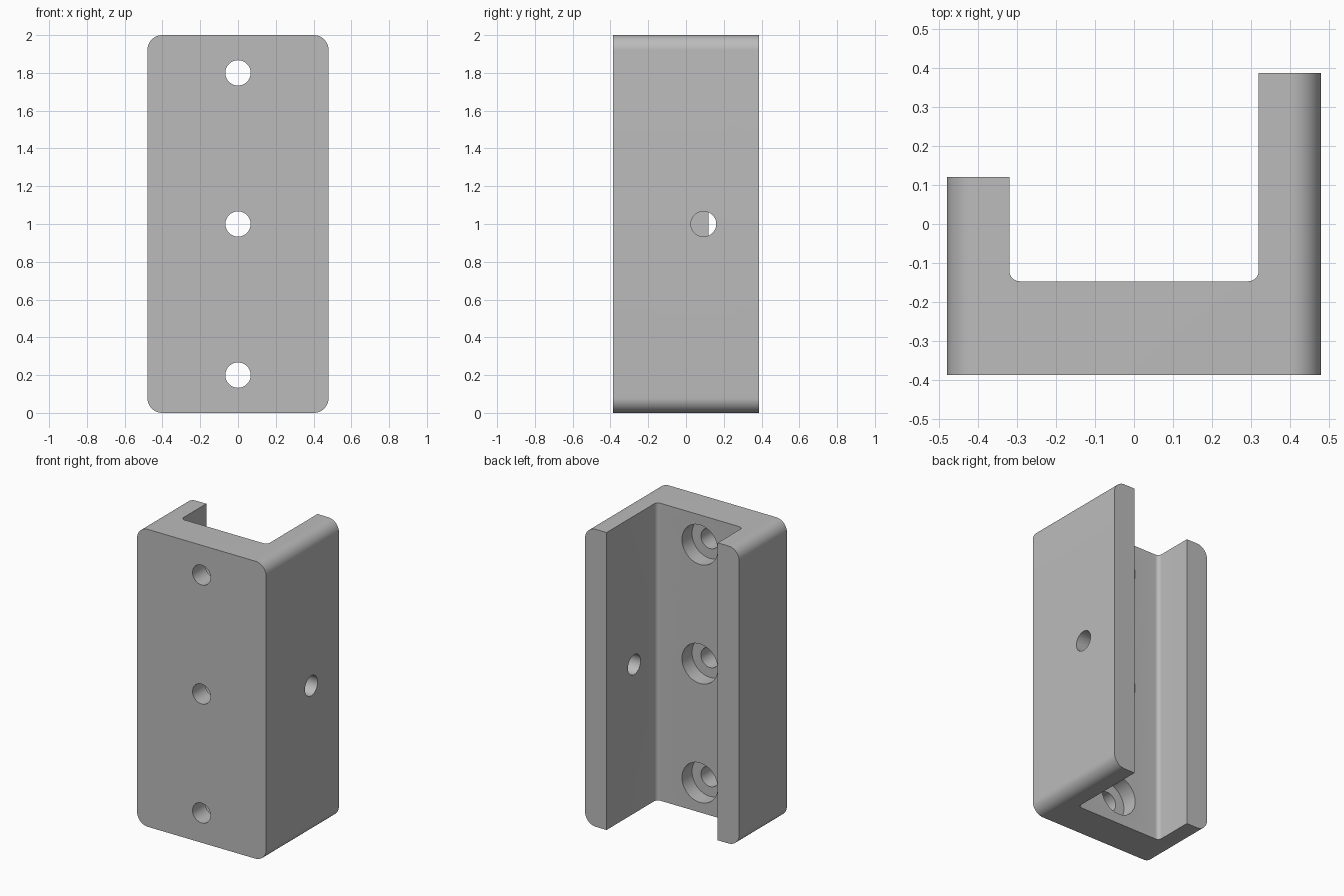
import bpy, bmesh, math
from mathutils import Vector

cube = bpy.data.objects.get("Cube")
if cube:
    bpy.data.objects.remove(cube, do_unlink=True)

W, D, H = 0.48, 0.387, 2.0        # half width, half depth, height
INNER, FLOOR, SHORT = 0.32, -0.147, 0.12
HOLE_R, BORE_R, BORE_DEPTH = 0.067, 0.133, 0.107


def arc(cx, cy, r, start, end, steps=12):
    angles = [math.radians(start + (end - start) * i / steps) for i in range(steps + 1)]
    return [(cx + r * math.cos(a), cy + r * math.sin(a)) for a in angles]


def prism(name, outline, axis, low, high):
    """Extrude a 2D outline along the x, y or z axis."""
    place = {
        "x": lambda p, t: Vector((t, p[0], p[1])),
        "y": lambda p, t: Vector((p[0], t, p[1])),
        "z": lambda p, t: Vector((p[0], p[1], t)),
    }[axis]
    bm = bmesh.new()
    face = bm.faces.new([bm.verts.new(place(p, low)) for p in outline])
    top = bmesh.ops.extrude_face_region(bm, geom=[face])
    verts = [v for v in top["geom"] if isinstance(v, bmesh.types.BMVert)]
    bmesh.ops.translate(bm, verts=verts, vec=place((0, 0), high - low))
    bmesh.ops.recalc_face_normals(bm, faces=bm.faces)
    mesh = bpy.data.meshes.new(name)
    bm.to_mesh(mesh)
    bm.free()
    obj = bpy.data.objects.new(name, mesh)
    bpy.context.collection.objects.link(obj)
    return obj


def circle(cx, cy, r):
    return arc(cx, cy, r, 0, 360, 48)[:-1]


def cut(target, cutter):
    cutter.hide_render = True
    mod = target.modifiers.new(cutter.name, "BOOLEAN")
    mod.operation = "DIFFERENCE"
    mod.solver = "EXACT"
    mod.object = cutter
    bpy.context.view_layer.objects.active = target
    bpy.ops.object.modifier_apply(modifier=mod.name)
    bpy.data.objects.remove(cutter, do_unlink=True)


# Block with rounded vertical-face corners
r = 0.08
outline = (arc(W - r, H - r, r, 0, 90) + arc(r - W, H - r, r, 90, 180)
           + arc(r - W, r, r, 180, 270) + arc(W - r, r, r, 270, 360))
bracket = prism("channel_bracket", outline, "y", -D, D)

# Channel with filleted inner corners, also lowering the short side wall
f = 0.027
channel = ([(INNER, 1), (-1, 1), (-1, SHORT), (-INNER, SHORT)]
           + arc(f - INNER, FLOOR + f, f, 180, 270, 8)
           + arc(INNER - f, FLOOR + f, f, 270, 360, 8))
cut(bracket, prism("channel_cutter", channel, "z", -1, H + 1))

# Counterbored screw holes through the front plate
for z in (0.2, 1.0, 1.8):
    cut(bracket, prism("screw_hole_cutter", circle(0, z, HOLE_R), "y", -1, 0))
    cut(bracket, prism("counterbore_cutter", circle(0, z, BORE_R), "y",
                       FLOOR - BORE_DEPTH, 0))

# Cross hole through the tall wall
cut(bracket, prism("side_hole_cutter", circle(0.093, 1.0, HOLE_R), "x", 0.2, 1))

# Plain grey finish
grey = bpy.data.materials.new("plain_grey")
grey.use_nodes = True
colour = (0.5, 0.5, 0.5, 1)
grey.diffuse_color = colour
grey.node_tree.nodes["Principled BSDF"].inputs["Base Color"].default_value = colour
bracket.data.materials.clear()
bracket.data.materials.append(grey)

bpy.ops.object.select_all(action="DESELECT")
bracket.select_set(True)
bpy.context.view_layer.objects.active = bracket
bpy.ops.object.shade_smooth_by_angle(angle=math.radians(30))
